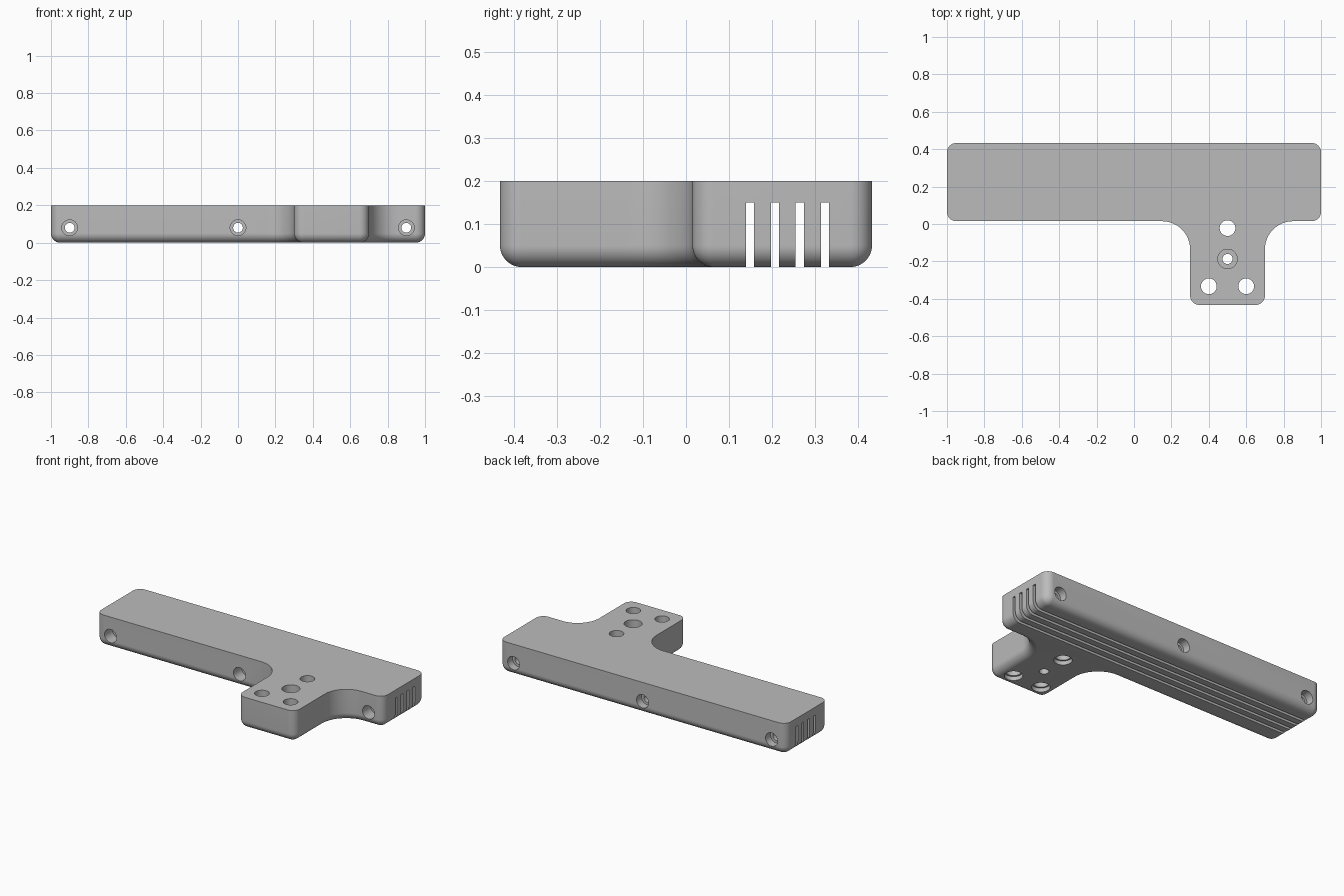
import bpy, bmesh
from math import sin, cos, pi, radians
from mathutils import Matrix, Vector

cube = bpy.data.objects.get("Cube")
if cube:
    bpy.data.objects.remove(cube, do_unlink=True)

grey = bpy.data.materials.new("mid_grey")
grey.use_nodes = True
colour = (0.5, 0.5, 0.5, 1)
grey.diffuse_color = colour
grey.node_tree.nodes["Principled BSDF"].inputs["Base Color"].default_value = colour

HEIGHT, ROUND, FILLET, STEPS = 0.2, 0.05, 0.15, 12
BACK, INNER, FRONT = 0.433, 0.015, -0.433
STEM_L, STEM_R = 0.3, 0.7


def make_object(name, bm):
    bmesh.ops.recalc_face_normals(bm, faces=bm.faces)
    mesh = bpy.data.meshes.new(name)
    bm.to_mesh(mesh)
    bm.free()
    mesh.materials.append(grey)
    obj = bpy.data.objects.new(name, mesh)
    bpy.context.collection.objects.link(obj)
    return obj


def arc(cx, cy, r, start, turn):
    return [(cx + r * cos(radians(start + turn * i / STEPS)),
             cy + r * sin(radians(start + turn * i / STEPS))) for i in range(STEPS + 1)]


def outline(inset):
    """Counter-clockwise T outline, shrunk inwards by inset."""
    r, f, q = ROUND - inset, FILLET + inset, ROUND
    return (arc(STEM_L + q, FRONT + q, r, 180, 90)
            + arc(STEM_R - q, FRONT + q, r, 270, 90)
            + arc(STEM_R + FILLET, INNER - FILLET, f, 180, -90)
            + arc(1 - q, INNER + q, r, 270, 90)
            + arc(1 - q, BACK - q, r, 0, 90)
            + arc(-1 + q, BACK - q, r, 90, 90)
            + arc(-1 + q, INNER + q, r, 180, 90)
            + arc(STEM_L - FILLET, INNER - FILLET, f, 90, -90))


# T-shaped body with a rounded lower edge
bm = bmesh.new()
levels = [(0, HEIGHT)]
for i in range(STEPS + 1):
    a = pi / 2 * i / STEPS
    levels.append((ROUND * (1 - cos(a)), ROUND * (1 - sin(a))))
rings = [[bm.verts.new((x, y, z)) for x, y in outline(d)] for d, z in levels]
for upper, lower in zip(rings, rings[1:]):
    for i in range(len(upper)):
        bm.faces.new((upper[i - 1], lower[i - 1], lower[i], upper[i]))
bm.faces.new(rings[0])
bm.faces.new(rings[-1])
bmesh.ops.remove_doubles(bm, verts=bm.verts, dist=0.00001)
body = make_object("t_bracket_body", bm)


def bore(name, origin, axis, profile, sides=40):
    """Stepped round cutter; profile holds (distance along axis, radius)."""
    bm = bmesh.new()
    turn = Vector((0, 0, 1)).rotation_difference(Vector(axis)).to_matrix().to_4x4()
    place = Matrix.Translation(origin) @ turn
    rings = [[bm.verts.new(place @ Vector((r * cos(2 * pi * i / sides), r * sin(2 * pi * i / sides), t)))
              for i in range(sides)] for t, r in profile]
    for a, b in zip(rings, rings[1:]):
        for i in range(sides):
            bm.faces.new((a[i - 1], a[i], b[i], b[i - 1]))
    bm.faces.new(rings[0])
    bm.faces.new(rings[-1])
    return make_object(name, bm)


cutters = []
# Long grooves along the underside
for y in (0.149, 0.207, 0.265, 0.324):
    bm = bmesh.new()
    bmesh.ops.create_cube(bm, size=1, matrix=Matrix.Translation((0, y, 0.05))
                          @ Matrix.Diagonal((2.2, 0.019, 0.2, 1)))
    cutters.append(make_object("groove_cutter", bm))

# Cross holes, counterbored at front and back
WIDE, NARROW = 0.042, 0.026
for x in (-0.9, 0, 0.9):
    cutters.append(bore("cross_hole_cutter", (x, INNER, 0.08), (0, 1, 0),
                        [(-0.1, WIDE), (0.08, WIDE), (0.08, NARROW),
                         (0.368, NARROW), (0.368, WIDE), (0.5, WIDE)]))

# Stem holes, wider at the underside
for x, y in ((0.5, -0.022), (0.4, -0.333), (0.6, -0.333)):
    cutters.append(bore("stem_hole_cutter", (x, y, 0), (0, 0, 1),
                        [(-0.05, 0.052), (0.025, 0.052), (0.025, 0.042), (0.25, 0.042)]))

# Centre stem hole, wider at the top
cutters.append(bore("centre_hole_cutter", (0.5, -0.187, 0), (0, 0, 1),
                    [(-0.05, 0.027), (0.1, 0.027), (0.1, 0.052), (0.25, 0.052)]))

# Cut the openings, then discard the cutters
bpy.context.view_layer.objects.active = body
for cutter in cutters:
    cutter.hide_render = True
    cut = body.modifiers.new("cut", 'BOOLEAN')
    cut.operation, cut.solver, cut.object = 'DIFFERENCE', 'EXACT', cutter
    bpy.ops.object.modifier_apply(modifier=cut.name)
for cutter in cutters:
    bpy.data.objects.remove(cutter, do_unlink=True)

bpy.ops.object.select_all(action='DESELECT')
body.select_set(True)
bpy.ops.object.shade_smooth_by_angle(angle=radians(30))
